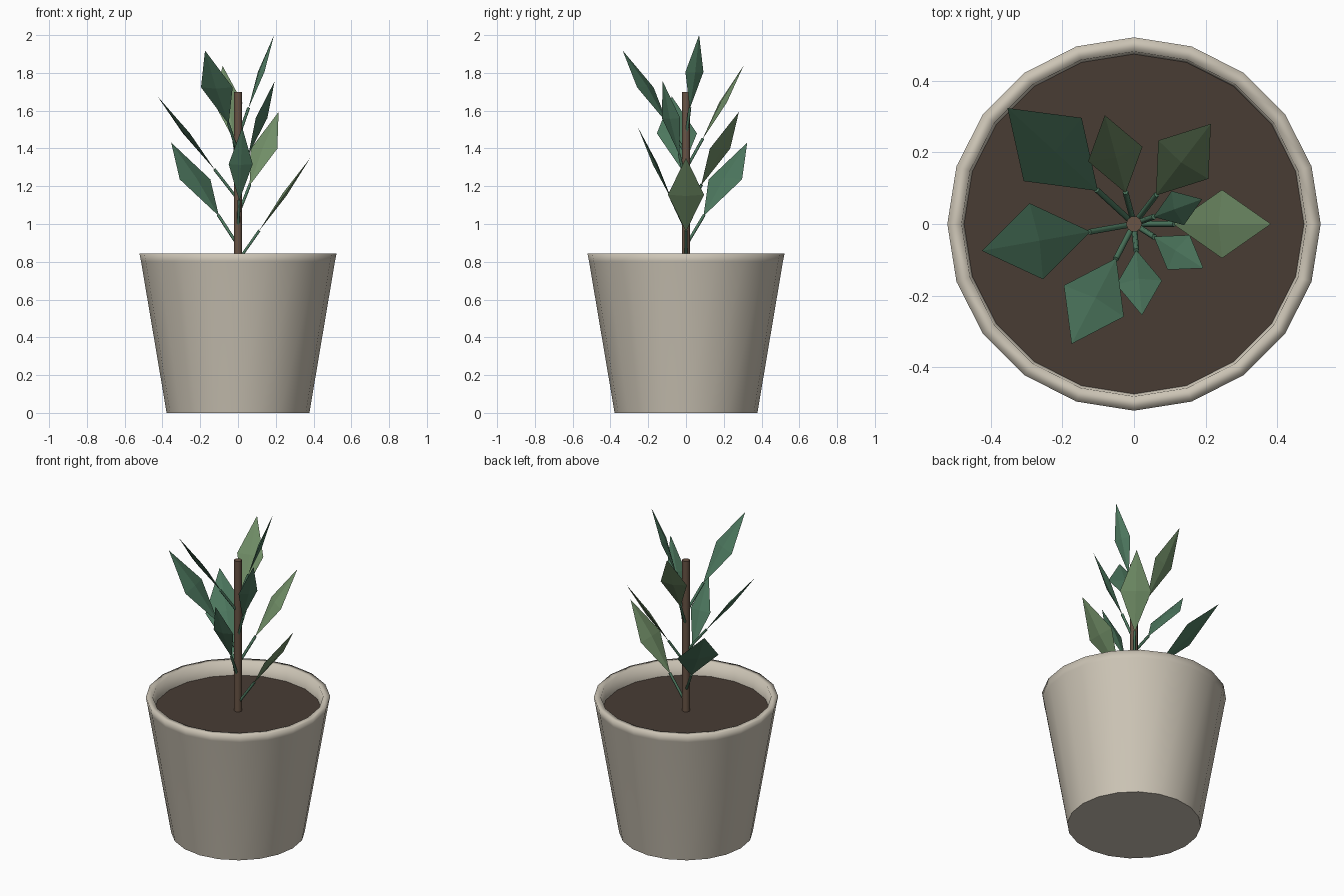
import bpy, bmesh, math
from mathutils import Vector

if "Cube" in bpy.data.objects:
    bpy.data.objects.remove(bpy.data.objects["Cube"])


def material(name, rgb):
    m = bpy.data.materials.new(name)
    m.diffuse_color = (*rgb, 1)
    m.use_nodes = True
    m.node_tree.nodes["Principled BSDF"].inputs["Base Color"].default_value = m.diffuse_color
    return m


CLAY = material("clay", (0.60, 0.55, 0.46))
EARTH = material("earth", (0.065, 0.045, 0.034))
BARK = material("bark", (0.14, 0.088, 0.06))
OLIVE = material("olive_green", (0.17, 0.28, 0.14))
TEAL = material("deep_green", (0.075, 0.19, 0.115))


def add_object(name, bm, mat):
    bmesh.ops.recalc_face_normals(bm, faces=bm.faces)
    mesh = bpy.data.meshes.new(name)
    bm.to_mesh(mesh)
    bm.free()
    mesh.materials.append(mat)
    ob = bpy.data.objects.new(name, mesh)
    bpy.context.collection.objects.link(ob)
    return ob


def lathe(name, profile, sides, mat, smooth=True):
    """Closed turned shape; both ends capped with flat, sharp-edged polygons."""
    bm = bmesh.new()
    rings = [[bm.verts.new((r * math.cos(k * math.tau / sides),
                            r * math.sin(k * math.tau / sides), z))
              for k in range(sides)] for r, z in profile]
    for a, b in zip(rings, rings[1:]):
        for k in range(sides):
            n = (k + 1) % sides
            bm.faces.new((a[k], a[n], b[n], b[k])).smooth = smooth
    for ring in (rings[0], rings[-1]):
        cap = bm.faces.new(ring)
        for e in cap.edges:
            e.smooth = False
    return add_object(name, bm, mat)


# Pot, soil and trunk
lathe("pot", [(0.378, 0), (0.513, 0.80), (0.522, 0.845), (0.482, 0.845),
              (0.474, 0.745)], 20, CLAY)
lathe("soil", [(0.472, 0.72), (0.476, 0.76)], 20, EARTH)
lathe("trunk", [(0.022, 0.74), (0.022, 1.70)], 10, BARK)


def petiole(name, start, end, radius, mat):
    d = end - start
    ob = lathe(name, [(radius, 0), (radius, d.length)], 6, mat)
    ob.location = start
    ob.rotation_euler = d.to_track_quat('Z', 'Y').to_euler()


def leaf(name, base, tip, width, thick, mat):
    """Flattened octahedron lying along base -> tip."""
    along = tip - base
    side = Vector((-along.y, along.x, 0)).normalized()
    normal = along.cross(side).normalized()
    mid = (base + tip) / 2
    bm = bmesh.new()
    for p in (base, tip, mid + side * width / 2, mid - side * width / 2,
              mid + normal * thick / 2, mid - normal * thick / 2):
        bm.verts.new(p)
    bmesh.ops.convex_hull(bm, input=bm.verts)
    add_object(name, bm, mat)


# Leaves spiral up the trunk by the golden angle
REACH = [0.383, 0.48, 0.256, 0.353, 0.432, 0.23, 0.315, 0.378, 0.203]
for i, reach in enumerate(REACH):
    a = math.radians(137.5 * i)
    root = Vector((0, 0, 0.805 + 0.0812 * i))
    tip = root + Vector((reach * math.cos(a), reach * math.sin(a), 0.545))
    base = root.lerp(tip, 0.285)
    petiole(f"leaf_stalk_{i + 1}", root, root.lerp(tip, 0.295), 0.008, TEAL)
    leaf(f"leaf_{i + 1}", base, tip, reach / 2, 0.024,
         OLIVE if i % 3 == 0 else TEAL)
